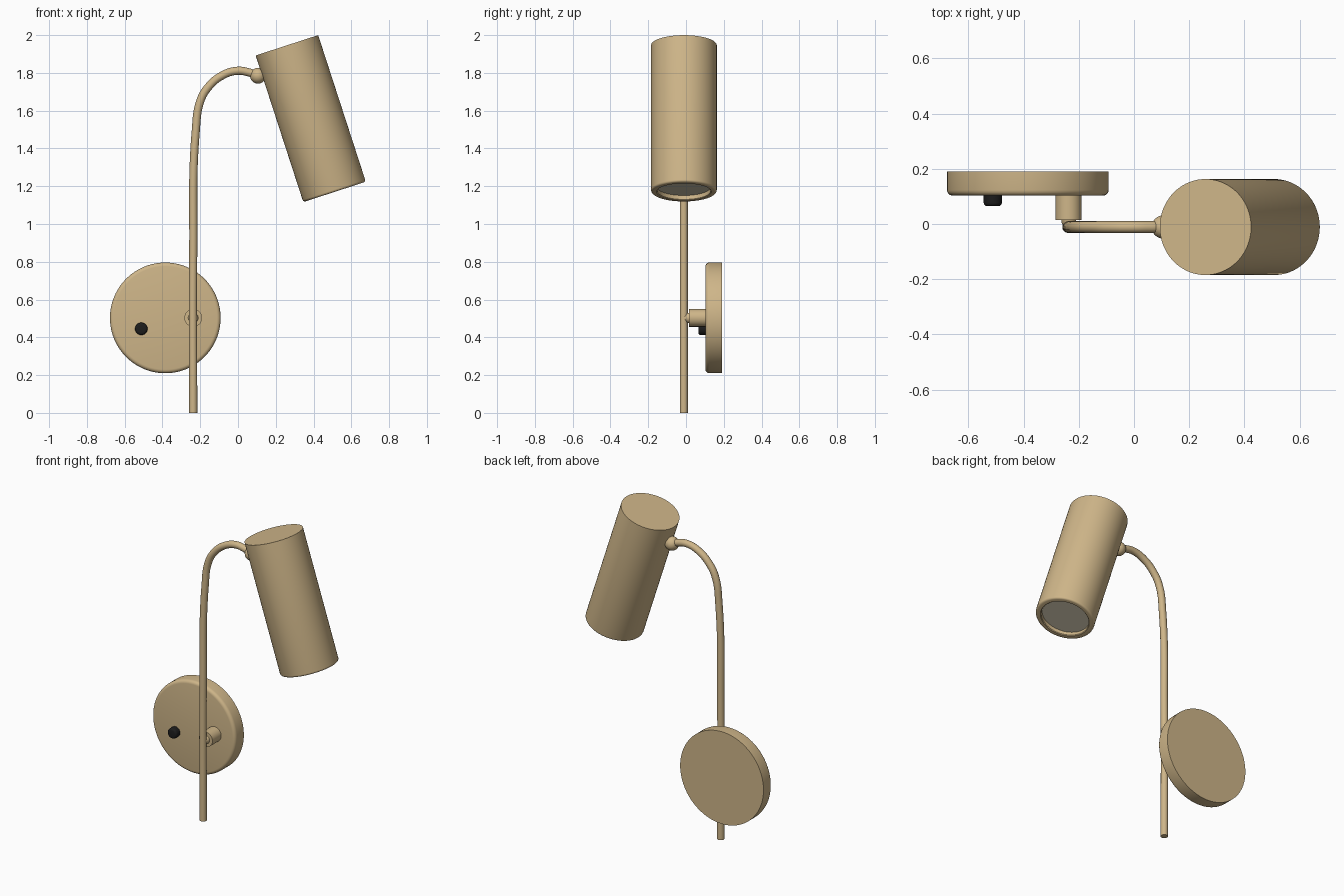
import bpy, bmesh, math
from mathutils import Vector

if "Cube" in bpy.data.objects:
    bpy.data.objects.remove(bpy.data.objects["Cube"])


def material(name, rgb):
    m = bpy.data.materials.new(name)
    m.diffuse_color = (*rgb, 1)
    m.use_nodes = True
    m.node_tree.nodes["Principled BSDF"].inputs["Base Color"].default_value = m.diffuse_color
    return m


BRASS = material("satin brass", (0.62, 0.465, 0.25))
BLACK = material("black", (0.012, 0.012, 0.012))
GLASS = material("warm white diffuser", (0.62, 0.56, 0.42))


def smooth(ob, angle=35):
    bpy.ops.object.select_all(action='DESELECT')
    ob.select_set(True)
    bpy.context.view_layer.objects.active = ob
    bpy.ops.object.shade_smooth_by_angle(angle=math.radians(angle))


def lathe(name, profile, origin, axis, mat, steps=64):
    """Revolve (radius, height) points about an axis through origin."""
    bm = bmesh.new()
    vs = [bm.verts.new((r, 0, h)) for r, h in profile]
    es = [bm.edges.new(p) for p in zip(vs, vs[1:])]
    bmesh.ops.spin(bm, geom=vs + es, cent=(0, 0, 0), axis=(0, 0, 1),
                   angle=math.tau, steps=steps)
    bmesh.ops.remove_doubles(bm, verts=bm.verts, dist=1e-5)
    bmesh.ops.recalc_face_normals(bm, faces=bm.faces)
    q = Vector(axis).to_track_quat('Z', 'Y')
    bmesh.ops.transform(bm, matrix=q.to_matrix().to_4x4(), verts=bm.verts)
    me = bpy.data.meshes.new(name)
    bm.to_mesh(me)
    bm.free()
    me.materials.append(mat)
    ob = bpy.data.objects.new(name, me)
    ob.location = origin
    bpy.context.collection.objects.link(ob)
    smooth(ob)
    return ob


def fillet(r, h, b, n=4):
    """Rounded outer corner ending at the flat end (height h)."""
    return [(r - b + b * math.cos(a), h - b + b * math.sin(a))
            for a in (math.pi / 2 * i / n for i in range(n + 1))]


FRONT = (0, -1, 0)
POLE_X, POLE_Y, PLATE_Z = -0.237, -0.011, 0.503

# Wall plate with eased front edge
lathe("wall_plate", [(0, 0), (0.293, 0)] + fillet(0.293, 0.087, 0.02) + [(0, 0.087)],
      (-0.385, 0.19, PLATE_Z), FRONT, BRASS, 96)

# Switch button
lathe("switch_button", [(0, 0), (0.033, 0)] + fillet(0.033, 0.043, 0.012) + [(0, 0.043)],
      (-0.512, 0.108, 0.445), FRONT, BLACK, 32)

# Standoff holding the pole, with its tapered tip
lathe("standoff", [(0, 0), (0.047, 0), (0.047, 0.093), (0, 0.093)],
      (POLE_X, 0.108, PLATE_Z), FRONT, BRASS, 40)
lathe("standoff_tip", [(0, 0), (0.027, 0), (0.025, 0.012), (0.012, 0.038), (0, 0.038)],
      (POLE_X, 0.016, PLATE_Z), FRONT, BRASS, 32)

# Bent pole swept along a path
path = [(POLE_X, 0), (POLE_X, 0.85), (-0.223, 1.5), (-0.2, 1.65), (-0.158, 1.724),
        (-0.086, 1.785), (-0.005, 1.811), (0.06, 1.802), (0.106, 1.785)]
cu = bpy.data.curves.new("pole", 'CURVE')
cu.dimensions = '3D'
cu.bevel_depth = 0.0215
cu.bevel_resolution = 6
cu.resolution_u = 10
cu.use_fill_caps = True
sp = cu.splines.new('BEZIER')
sp.bezier_points.add(len(path) - 1)
for p, (x, z) in zip(sp.bezier_points, path):
    p.co = (x, POLE_Y, z)
    p.handle_left_type = p.handle_right_type = 'AUTO'
cu.materials.append(BRASS)
pole = bpy.data.objects.new("pole", cu)
bpy.context.collection.objects.link(pole)
bpy.ops.object.select_all(action='DESELECT')
pole.select_set(True)
bpy.context.view_layer.objects.active = pole
bpy.ops.object.convert(target='MESH')
smooth(bpy.context.object)

# Ball joint
ball = [(0.042 * math.sin(math.pi * i / 16), -0.042 * math.cos(math.pi * i / 16))
        for i in range(17)]
lathe("ball_joint", ball, (0.106, POLE_Y, 1.785), (0, 0, 1), BRASS, 32)

# Tilted shade: closed top, rounded lip, shallow recess
tilt = math.radians(18)
axis = Vector((math.sin(tilt), 0, -math.cos(tilt)))
top = Vector((0.259, POLE_Y, 1.946))
L, R, RI = 0.816, 0.174, 0.141
lathe("shade", [(0, 0), (R, 0)] + fillet(R, L, 0.012) +
      [(RI + 0.004, L), (RI, L - 0.004), (RI, L - 0.04), (0, L - 0.04)],
      top, axis, BRASS, 96)

# Diffuser disc inside the shade mouth
lathe("diffuser", [(0, 0), (RI, 0), (RI, 0.012), (0, 0.012)],
      top + axis * (L - 0.038), axis, GLASS, 96)
